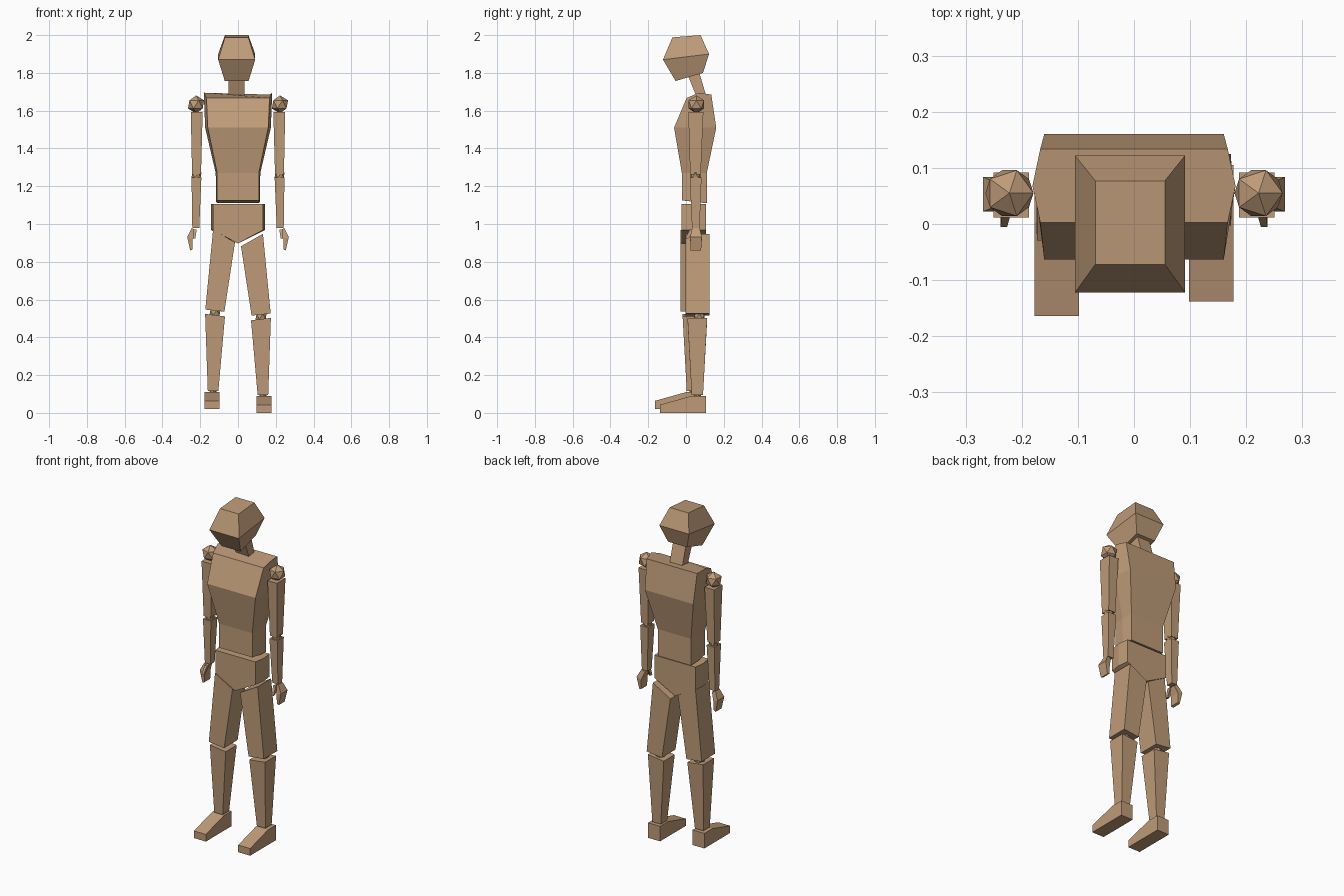
import bpy, bmesh
from mathutils import Vector, Matrix

if "Cube" in bpy.data.objects:
    bpy.data.objects.remove(bpy.data.objects["Cube"])

wood = bpy.data.materials.new("wood")
wood.diffuse_color = (0.52, 0.33, 0.19, 1)
wood.use_nodes = True
wood.node_tree.nodes["Principled BSDF"].inputs["Base Color"].default_value = wood.diffuse_color


def finish(name, bm):
    bmesh.ops.recalc_face_normals(bm, faces=bm.faces)
    me = bpy.data.meshes.new(name)
    bm.to_mesh(me)
    bm.free()
    me.materials.append(wood)
    ob = bpy.data.objects.new(name, me)
    bpy.context.collection.objects.link(ob)


def loft(name, rings, side=1, off=(0, 0, 0)):
    """Skin a list of rings, cap both ends; side=-1 mirrors in x."""
    bm = bmesh.new()
    vs = [[bm.verts.new(Vector((p[0] * side, p[1], p[2])) + Vector(off)) for p in r]
          for r in rings]
    n = len(vs[0])
    for a, b in zip(vs, vs[1:]):
        for i in range(n):
            j = (i + 1) % n
            bm.faces.new((a[i], a[j], b[j], b[i]))
    bm.faces.new(vs[0])
    bm.faces.new(vs[-1])
    finish(name, bm)


def ball(name, pos, r, side=1, off=(0, 0, 0)):
    bm = bmesh.new()
    p = Vector((pos[0] * side, pos[1], pos[2])) + Vector(off)
    bmesh.ops.create_icosphere(bm, subdivisions=1, radius=r, matrix=Matrix.Translation(p))
    finish(name, bm)


def sec(x0, z0, x1, z1, y0, y1):
    """Rectangular section that may tilt sideways."""
    return [(x0, y0, z0), (x1, y0, z1), (x1, y1, z1), (x0, y1, z0)]


def tilt(w, y0, z0, y1, z1, cx=-0.007):
    """Rectangular section that may tilt front to back."""
    return [(cx - w, y0, z0), (cx + w, y0, z0), (cx + w, y1, z1), (cx - w, y1, z1)]


def hexa(w, wm, y0, z0, ym, zm, y1, z1):
    """Six-sided body section, widest in the middle."""
    return [(-w, y0, z0), (w, y0, z0), (wm, ym, zm), (w, y1, z1), (-w, y1, z1), (-wm, ym, zm)]


# head and neck
loft("head", [tilt(0.063, -0.055, 1.757, 0.09, 1.80),
              tilt(0.098, -0.122, 1.87, 0.122, 1.90),
              tilt(0.062, -0.072, 1.988, 0.077, 2.0)])
loft("neck", [tilt(0.042, 0.055, 1.675, 0.108, 1.675),
              tilt(0.042, 0.005, 1.80, 0.065, 1.82)])

# torso
loft("torso", [hexa(0.11, 0.116, -0.022, 1.125, 0.045, 1.118, 0.11, 1.11),
               hexa(0.11, 0.118, -0.022, 1.27, 0.045, 1.27, 0.11, 1.27),
               hexa(0.16, 0.174, -0.063, 1.51, 0.05, 1.51, 0.16, 1.51),
               hexa(0.167, 0.181, 0.003, 1.667, 0.068, 1.695, 0.134, 1.685)])

# pelvis with pointed underside
def pelvis_ring(w, y):
    return [(-w, y, 1.105), (w, y, 1.105), (w, y, 0.968), (0, y, 0.897), (-w, y, 0.968)]

loft("pelvis", [pelvis_ring(0.132, -0.025), pelvis_ring(0.142, 0.04), pelvis_ring(0.135, 0.105)])

# legs: the left one is lifted and set forward
for s, tag, off in ((1, "right", (0, 0, 0)), (-1, "left", (0, -0.026, 0.021))):
    loft("thigh_" + tag, [sec(0.016, 0.882, 0.132, 0.948, -0.003, 0.125),
                          sec(0.072, 0.515, 0.173, 0.526, -0.003, 0.125)], s, off)
    ball("knee_" + tag, (0.122, 0.07, 0.51), 0.033, s, off)
    loft("shin_" + tag, [sec(0.069, 0.49, 0.174, 0.503, 0.008, 0.112),
                         sec(0.104, 0.095, 0.16, 0.095, 0.03, 0.09)], s, off)
    ball("ankle_" + tag, (0.132, 0.062, 0.09), 0.022, s, off)
    profile = [(-0.138, 0), (0.105, 0), (0.105, 0.09), (0.03, 0.09), (-0.138, 0.043)]
    loft("foot_" + tag, [[(x, y, z) for y, z in profile] for x in (0.098, 0.177)], s, off)

# arms
for s, tag in ((1, "right"), (-1, "left")):
    ball("shoulder_" + tag, (0.222, 0.055, 1.633), 0.048, s)
    loft("upper_arm_" + tag, [sec(0.187, 1.593, 0.25, 1.593, 0.012, 0.092),
                              sec(0.196, 1.262, 0.243, 1.262, 0.022, 0.078)], s)
    ball("elbow_" + tag, (0.22, 0.05, 1.258), 0.03, s)
    loft("forearm_" + tag, [sec(0.194, 1.245, 0.246, 1.245, 0.02, 0.082),
                            sec(0.205, 0.978, 0.242, 0.978, 0.032, 0.072)], s)
    loft("hand_" + tag, [sec(0.222, 0.968, 0.245, 0.978, 0.032, 0.072),
                         sec(0.24, 0.92, 0.269, 0.932, 0.022, 0.084),
                         sec(0.24, 0.865, 0.253, 0.86, 0.025, 0.08)], s)
    loft("thumb_" + tag, [sec(0.219, 0.97, 0.235, 0.97, 0.02, 0.045),
                          sec(0.226, 0.922, 0.238, 0.922, -0.005, 0.012)], s)
